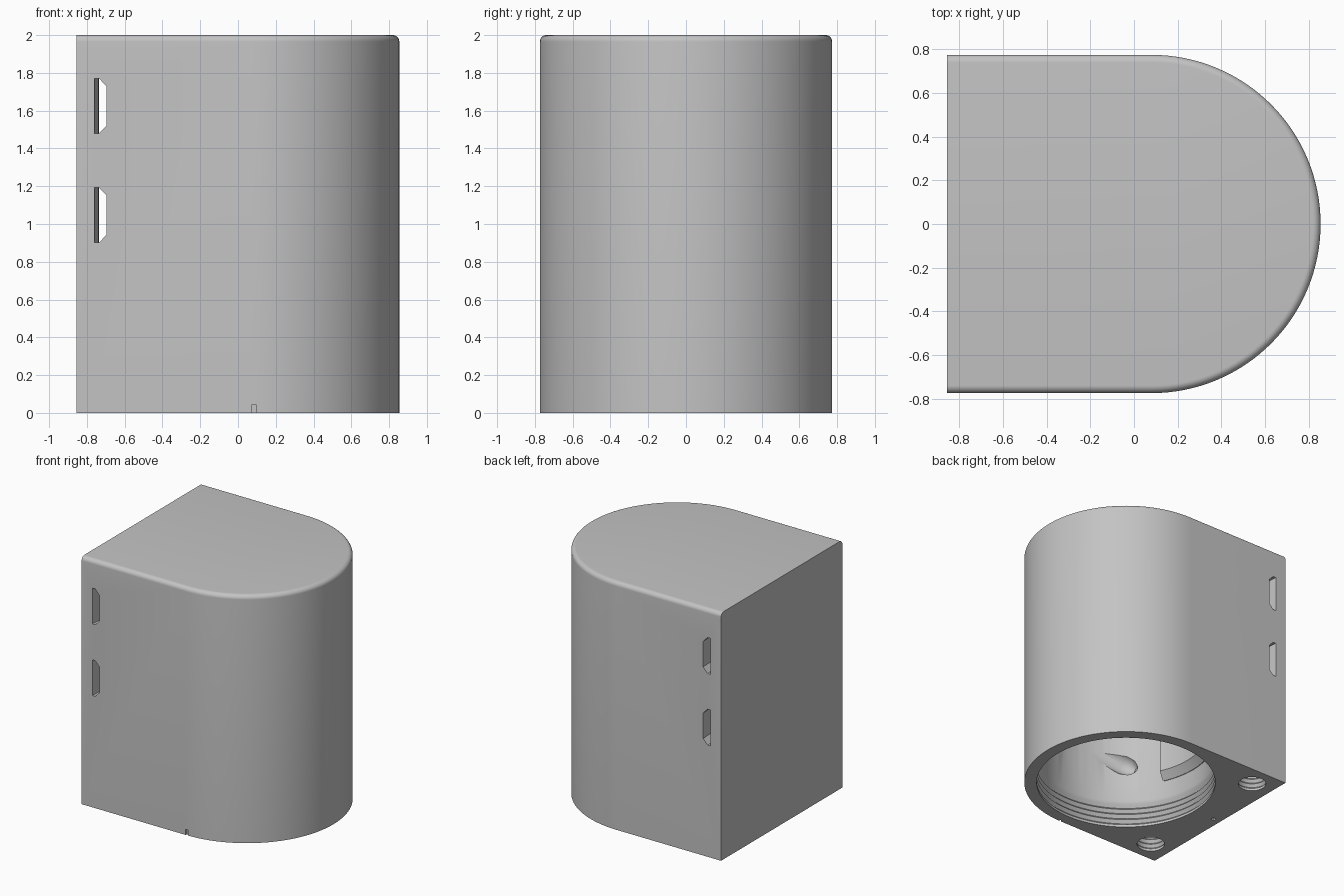
import bpy, bmesh, math
from mathutils import Vector

if "Cube" in bpy.data.objects:
    bpy.data.objects.remove(bpy.data.objects["Cube"])

CX, R, BACK, TOP = 0.08, 0.774, -0.855, 2.0

grey = bpy.data.materials.new("plain grey")
grey.diffuse_color = (0.55, 0.55, 0.55, 1)
grey.use_nodes = True
grey.node_tree.nodes["Principled BSDF"].inputs["Base Color"].default_value = grey.diffuse_color


def loft(name, loops):
    """Solid skinned through matching closed loops, capped at both ends."""
    bm = bmesh.new()
    rings = [[bm.verts.new(p) for p in loop] for loop in loops]
    n = len(rings[0])
    for a, b in zip(rings, rings[1:]):
        for i in range(n):
            j = (i + 1) % n
            bm.faces.new((a[i], a[j], b[j], b[i]))
    bm.faces.new(rings[0])
    bm.faces.new(rings[-1])
    bmesh.ops.recalc_face_normals(bm, faces=bm.faces)
    mesh = bpy.data.meshes.new(name)
    bm.to_mesh(mesh)
    bm.free()
    mesh.materials.append(grey)
    ob = bpy.data.objects.new(name, mesh)
    bpy.context.collection.objects.link(ob)
    return ob


def circle(x, y, z, r, n):
    return [(x + r * math.cos(2 * math.pi * i / n), y + r * math.sin(2 * math.pi * i / n), z)
            for i in range(n)]


def d_outline(r, z):
    arc = [math.pi * (i / 64 - 0.5) for i in range(65)]
    return [(BACK, -r, z)] + [(CX + r * math.cos(a), r * math.sin(a), z) for a in arc] + [(BACK, r, z)]


def threaded_bore(name, x, y, r, depth, pitch, turns, n, end_r, end_z):
    """Ridged round cutter: thread grooves, then a plain bore."""
    loops = [circle(x, y, -0.05, r, n), circle(x, y, 0.02, r, n)]
    for i in range(turns):
        z = 0.02 + i * pitch
        loops += [circle(x, y, z + pitch * 0.4, r + depth, n), circle(x, y, z + pitch, r, n)]
    z = 0.02 + turns * pitch
    loops += [circle(x, y, z + 0.02, end_r, n), circle(x, y, end_z, end_r, n)]
    return loft(name, loops)


def block(name, x, y, z, size):
    sx, sy, sz = (s / 2 for s in size)
    return loft(name, [[(x - sx, y - sy, h), (x + sx, y - sy, h), (x + sx, y + sy, h), (x - sx, y + sy, h)]
                       for h in (z - sz, z + sz)])


# Housing shell with a rounded top rim, sharp at the flat back
rim = 0.035
loops = [d_outline(R, 0)]
for i in range(9):
    a = math.pi / 2 * i / 8
    loops.append(d_outline(R - rim * (1 - math.cos(a)), TOP - rim * (1 - math.sin(a))))
housing = loft("housing", loops)

# Main cavity with its thread, and the two corner screw holes
cutters = [threaded_bore("cavity_cutter", CX, 0, 0.68, 0.018, 0.045, 4, 96, 0.67, 1.9)]
for side in (-1, 1):
    cutters.append(threaded_bore("screw_hole_cutter", -0.67, side * 0.6, 0.105, 0.015, 0.04, 8, 40, 0.1, 0.5))

# Strap slots, bowed slightly toward the cavity
for mid in (1.047, 1.625):
    half = 0.145
    section = [(-0.76, -half), (-0.76, half), (-0.735, half),
               (-0.695, half - 0.042), (-0.695, 0.042 - half), (-0.735, -half)]
    ys = [0.85 * (i / 12 - 1) for i in range(25)]
    cutters.append(loft("strap_slot_cutter", [
        [(x + 0.025 * (1 - (y / R) ** 2), y, mid + z) for x, z in section] for y in ys]))

# Small marker notches at the foot
cutters.append(block("side_notch_cutter", 0.085, -R, 0.012, (0.02, 0.03, 0.066)))
cutters.append(block("base_notch_cutter", -0.79, 0, 0, (0.03, 0.03, 0.05)))

# Slanted finger groove in the cavity wall
groove = []
start, end = Vector((-0.42, -0.48, 0.5)), Vector((0.2, -0.63, 0.72))
axis = (end - start).normalized()
u = axis.cross(Vector((0, 0, 1))).normalized()
v = axis.cross(u)
for t, r in ((0, 0.03), (0.06, 0.065), (0.15, 0.085), (0.85, 0.085), (1, 0.03)):
    c = start.lerp(end, t)
    groove.append([c + r * (u * p[0] + v * p[1]) for p in circle(0, 0, 0, 1, 24)])
cutters.append(loft("finger_groove_cutter", groove))

for cutter in cutters:
    mod = housing.modifiers.new(cutter.name, 'BOOLEAN')
    mod.operation, mod.solver, mod.object = 'DIFFERENCE', 'EXACT', cutter
bpy.context.view_layer.update()
evaluated = housing.evaluated_get(bpy.context.evaluated_depsgraph_get())
mesh = bpy.data.meshes.new_from_object(evaluated)
housing.modifiers.clear()
housing.data = mesh
for cutter in cutters:
    bpy.data.objects.remove(cutter)

# Thickened pad on the cavity wall behind the strap slots, chamfered underneath


def pad_outline(inner, z):
    angles = [math.radians(155 + 50 * i / 16) for i in range(17)]
    points = [(r, a) for r, seq in ((0.69, angles), (inner, angles[::-1])) for a in seq]
    return [(CX + r * math.cos(a), r * math.sin(a), z) for r, a in points]


pad = loft("inner_pad", [pad_outline(0.665, 0.36), pad_outline(0.61, 0.42), pad_outline(0.61, 1.92)])

for ob in (housing, pad):
    bpy.ops.object.select_all(action='DESELECT')
    ob.select_set(True)
    bpy.context.view_layer.objects.active = ob
    bpy.ops.object.shade_smooth_by_angle(angle=math.radians(30))
